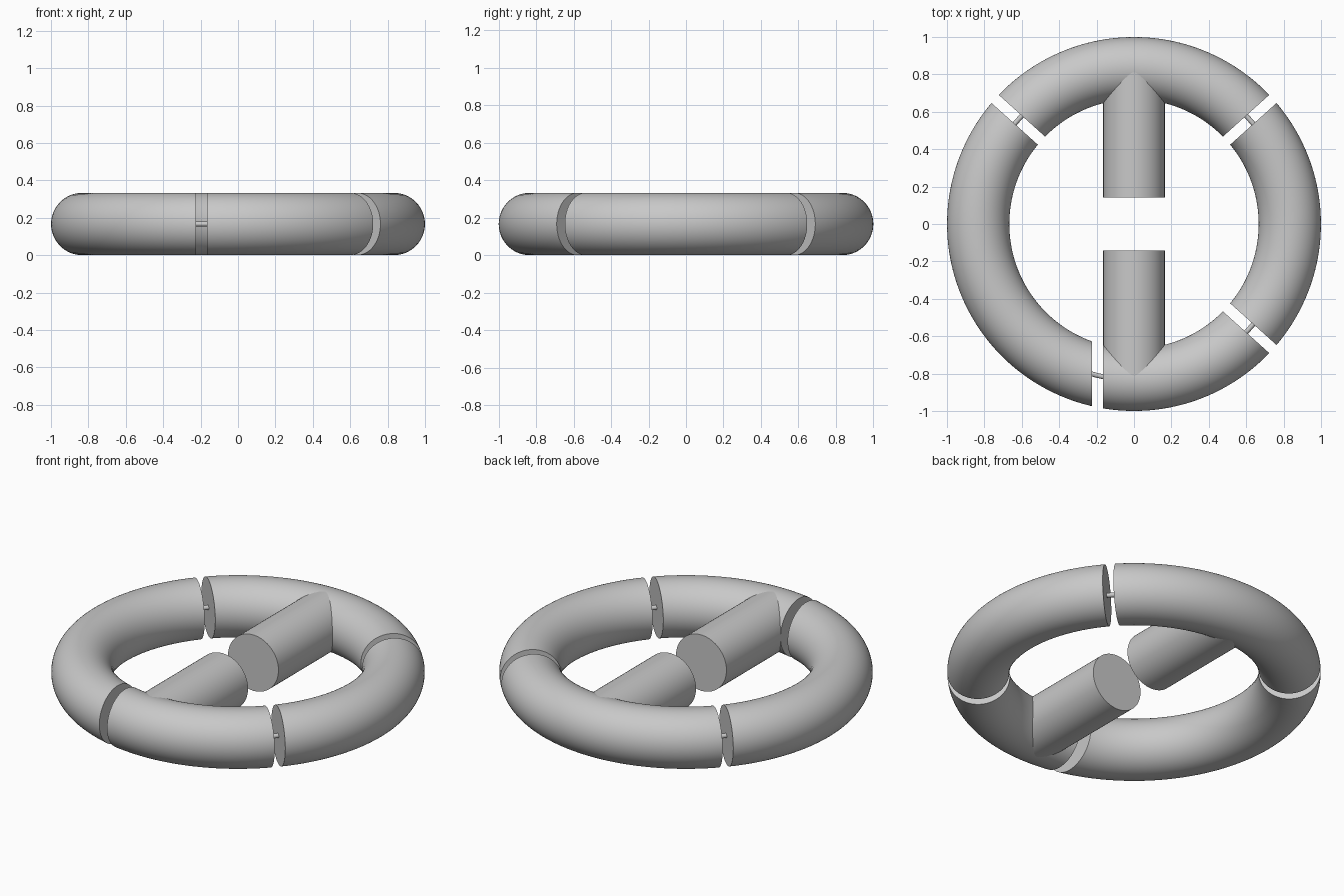
import bpy, bmesh
from math import radians, cos, sin
from mathutils import Vector, Matrix

cube = bpy.data.objects.get("Cube")
if cube:
    bpy.data.objects.remove(cube)

RING, TUBE = 0.833, 0.1665      # ring centreline and tube radius
GAP = 0.029                     # half the gap between sections
CENTRE = Vector((0, 0, TUBE))

grey = bpy.data.materials.new("plain grey")
grey.use_nodes = True
COLOUR = (0.58, 0.58, 0.58, 1)
grey.diffuse_color = COLOUR
grey.node_tree.nodes["Principled BSDF"].inputs["Base Color"].default_value = COLOUR


def finish(name, bm):
    bmesh.ops.recalc_face_normals(bm, faces=bm.faces)
    mesh = bpy.data.meshes.new(name)
    bm.to_mesh(mesh)
    bm.free()
    mesh.materials.append(grey)
    obj = bpy.data.objects.new(name, mesh)
    bpy.context.collection.objects.link(obj)
    bpy.ops.object.select_all(action='DESELECT')
    obj.select_set(True)
    bpy.context.view_layer.objects.active = obj
    bpy.ops.object.shade_smooth_by_angle(angle=radians(30))


def arc(name, start, end, radius, sides, cuts=()):
    """Sweep a round tube about z, then trim each end flat along a plane."""
    bm = bmesh.new()
    place = (Matrix.Rotation(radians(start), 4, 'Z')
             @ Matrix.Translation((RING, 0, TUBE)) @ Matrix.Rotation(radians(90), 4, 'X'))
    bmesh.ops.create_circle(bm, segments=sides, radius=radius, matrix=place)
    bmesh.ops.spin(bm, geom=bm.verts[:] + bm.edges[:], cent=(0, 0, 0), axis=(0, 0, 1),
                   angle=radians(end - start), steps=max(4, int((end - start) / 2)))
    for point, normal in cuts:
        bmesh.ops.bisect_plane(bm, geom=bm.verts[:] + bm.edges[:] + bm.faces[:], dist=1e-6,
                               plane_co=point, plane_no=normal, clear_outer=True)
    bmesh.ops.holes_fill(bm, edges=[e for e in bm.edges if e.is_boundary], sides=0)
    finish(name, bm)


# Gaps: angle on the ring, middle point of the gap and its crossing direction
def radial_gap(angle):
    a = radians(angle)
    return angle, CENTRE, Vector((-sin(a), cos(a), 0))


right_back, left_back = radial_gap(138), radial_gap(42)
left_front = radial_gap(-42)
right_front = (256.5, Vector((-0.195, 0, TUBE)), Vector((1, 0, 0)))

# Four ring sections, each between two gaps
for name, first, last in (("left_section", left_front, left_back),
                          ("back_section", left_back, right_back),
                          ("right_section", right_back, right_front),
                          ("front_section", right_front, left_front)):
    start, p0, n0 = first
    end, p1, n1 = last
    end += 360 if end < start else 0
    arc(name, start - 8, end + 8, TUBE, 64,
        ((p0 + n0 * GAP, -n0), (p1 - n1 * GAP, n1)))

# Thin pins bridging the gaps
for name, gap in (("left_back_pin", left_back), ("right_back_pin", right_back),
                  ("left_front_pin", left_front), ("right_front_pin", right_front)):
    arc(name, gap[0] - 4, gap[0] + 4, 0.013, 16)

# Two round arms pointing at the middle
INNER = 0.142
for name, side in (("back_arm", 1), ("front_arm", -1)):
    bm = bmesh.new()
    place = (Matrix.Translation((0, side * (INNER + RING) / 2, TUBE))
             @ Matrix.Rotation(radians(90), 4, 'X'))
    bmesh.ops.create_cone(bm, cap_ends=True, segments=64, radius1=0.165, radius2=0.165,
                          depth=RING - INNER, matrix=place)
    finish(name, bm)
